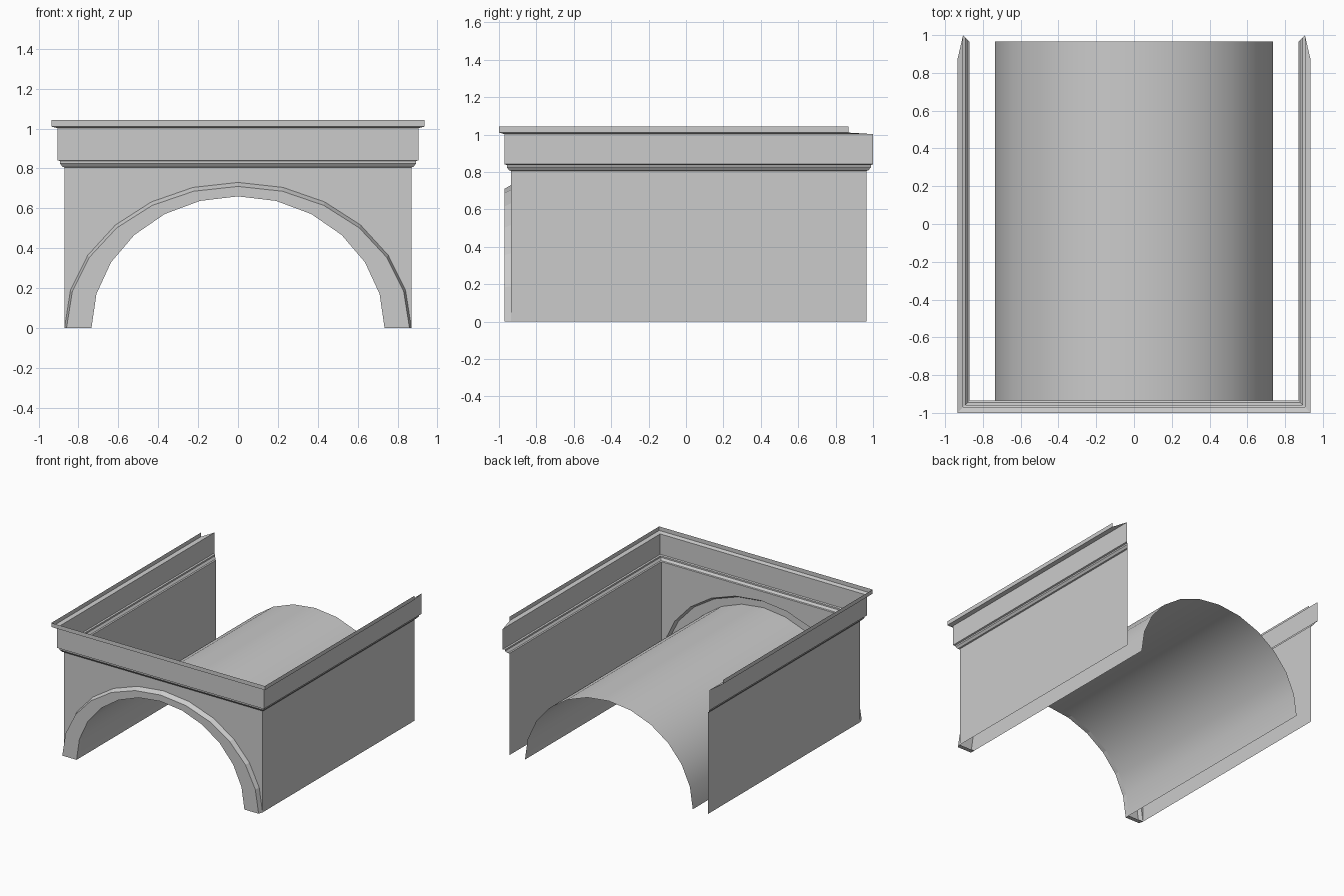
import bpy
from math import sin, cos, pi

cube = bpy.data.objects.get("Cube")
if cube:
    bpy.data.objects.remove(cube, do_unlink=True)

stone = bpy.data.materials.new("grey_stone")
stone.use_nodes = True
stone.diffuse_color = (0.6, 0.6, 0.6, 1)
stone.node_tree.nodes["Principled BSDF"].inputs["Base Color"].default_value = (0.6, 0.6, 0.6, 1)

SEGMENTS = 12
FRONT, FACE, BACK = -0.97, -0.935, 0.965
WALL_X, WALL_TOP = 0.87, 0.805


def build(name, verts, faces, smooth=False):
    mesh = bpy.data.meshes.new(name)
    mesh.from_pydata(verts, [], faces)
    mesh.materials.append(stone)
    obj = bpy.data.objects.new(name, mesh)
    bpy.context.collection.objects.link(obj)
    if smooth:
        bpy.ops.object.select_all(action='DESELECT')
        obj.select_set(True)
        bpy.context.view_layer.objects.active = obj
        bpy.ops.object.shade_smooth_by_angle()
    return obj


def loft(name, rows, extra=(), smooth=False):
    """Join equal rows of points with quads; extra holds more faces."""
    n = len(rows[0])
    verts = [p for row in rows for p in row]
    faces = [(r * n + i, r * n + i + 1, (r + 1) * n + i + 1, (r + 1) * n + i)
             for r in range(len(rows) - 1) for i in range(n - 1)]
    return build(name, verts, faces + list(extra), smooth)


def arch(width, height, y):
    """Half ellipse from the -x foot to the +x foot."""
    return [(-width * cos(pi * i / SEGMENTS), y, height * sin(pi * i / SEGMENTS))
            for i in range(SEGMENTS + 1)]


def u_path(out, z, back=None):
    """Mitred path around the two sides and the front."""
    end = out + 0.095 if back is None else back
    front = -out - 0.065
    return [(-out, end, z), (-out, front, z), (out, front, z), (out, end, z)]


# Side walls
for name, x in (("left_wall", WALL_X), ("right_wall", -WALL_X)):
    ys = (FACE, BACK) if x > 0 else (BACK, FACE)
    loft(name, [[(x, y, z) for y in ys] for z in (0, WALL_TOP)])

# Front wall above the arch opening
opening = arch(WALL_X, 0.73, FACE)
loft("front_wall", [opening, [(x, y, WALL_TOP) for x, y, z in opening]])

# Raised arch surround with chamfered outer edge and flat feet
n = SEGMENTS + 1
feet = [[r * n + i for r in range(4)] for i in (0, SEGMENTS)]
feet[0].reverse()
loft("arch_surround",
     [arch(0.735, 0.66, FACE), arch(0.735, 0.66, FRONT),
      arch(0.86, 0.71, FRONT), arch(WALL_X, 0.73, FACE)], feet)

# Barrel vault
loft("barrel_vault", [arch(0.735, 0.66, FACE), arch(0.735, 0.66, BACK)], smooth=True)

# Moulding, frieze and open-topped cap
loft("moulding", [u_path(o, z) for o, z in
                  ((WALL_X, WALL_TOP), (0.88, 0.808), (0.893, 0.825), (0.893, 0.837), (0.905, 0.841))])
loft("frieze", [u_path(0.905, 0.841), u_path(0.905, 1.002)])
loft("cap", [u_path(0.905, 1.002), u_path(0.935, 1.01, 0.87), u_path(0.935, 1.042, 0.87)])
